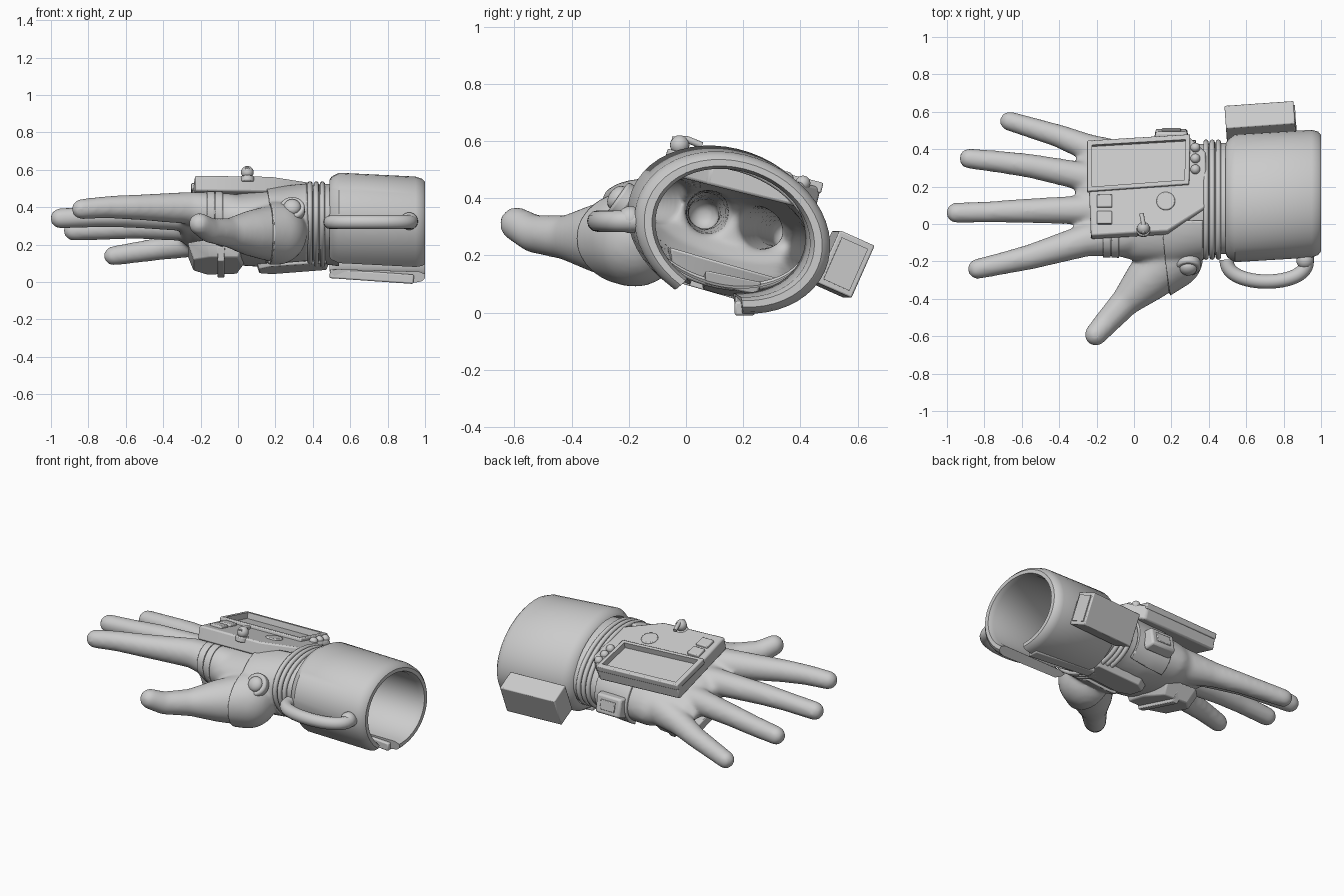
import bpy, bmesh
from math import sin, cos, pi, radians
from mathutils import Matrix, Vector

if "Cube" in bpy.data.objects:
    bpy.data.objects.remove(bpy.data.objects["Cube"])


def finish(ob, angle=35, smooth=True):
    bpy.ops.object.select_all(action='DESELECT')
    ob.select_set(True)
    bpy.context.view_layer.objects.active = ob
    if smooth:
        bpy.ops.object.shade_smooth_by_angle(angle=radians(angle))
    return ob


def add(name, bm, smooth=True, bevel=0):
    bmesh.ops.recalc_face_normals(bm, faces=bm.faces)
    me = bpy.data.meshes.new(name)
    bm.to_mesh(me)
    bm.free()
    ob = bpy.data.objects.new(name, me)
    bpy.context.collection.objects.link(ob)
    if bevel:
        m = ob.modifiers.new('bevel', 'BEVEL')
        m.width, m.segments = bevel, 2
    return finish(ob, 35, smooth)


def loft(bm, rings, closed_profile=False, closed_ring=True):
    rows = [[bm.verts.new(p) for p in r] for r in rings]
    n = len(rows[0])
    pairs = list(zip(rows, rows[1:])) + ([(rows[-1], rows[0])] if closed_profile else [])
    for a, b in pairs:
        for i in range(n if closed_ring else n - 1):
            j = (i + 1) % n
            bm.faces.new((a[i], a[j], b[j], b[i]))
    return rows


def section(x, y, z, ry, rz, roll=-16, n=40):
    r = radians(roll)
    return [Vector((x, y + ry * cos(t) * cos(r) - rz * sin(t) * sin(r),
                    z + ry * cos(t) * sin(r) + rz * sin(t) * cos(r)))
            for t in (2 * pi * i / n for i in range(n))]


def prism(name, pts, z0, z1, mat, bevel=0, taper=1.0):
    bm = bmesh.new()
    c = sum((Vector(p) for p in pts), Vector((0, 0))) / len(pts)
    top = [c + (Vector(p) - c) * taper for p in pts]
    rows = loft(bm, [[mat @ Vector((p[0], p[1], z0)) for p in pts],
                     [mat @ Vector((p[0], p[1], z1)) for p in top]])
    for r in rows:
        bm.faces.new(r)
    return add(name, bm, bevel > 0, bevel)


def rect(x0, x1, y0, y1):
    return [(x0, y0), (x1, y0), (x1, y1), (x0, y1)]


def disc(name, mat, r, h, bevel=0.006):
    return prism(name, [(r * cos(2 * pi * i / 24), r * sin(2 * pi * i / 24)) for i in range(24)],
                 -0.02, h, mat, bevel)


def dome(name, mat, r, flat=1.0):
    bm = bmesh.new()
    bmesh.ops.create_uvsphere(bm, u_segments=20, v_segments=12, radius=r,
                              matrix=mat @ Matrix.Diagonal((1, 1, flat, 1)))
    return add(name, bm)


def tube(name, pts, r, cyclic=False):
    cu = bpy.data.curves.new(name, 'CURVE')
    cu.dimensions, cu.bevel_depth, cu.bevel_resolution, cu.use_fill_caps = '3D', r, 4, True
    s = cu.splines.new('POLY')
    s.points.add(len(pts) - 1)
    for p, q in zip(s.points, pts):
        p.co = (*q, 1)
    s.use_cyclic_u = cyclic
    ob = bpy.data.objects.new(name, cu)
    bpy.context.collection.objects.link(ob)
    finish(ob, smooth=False)
    bpy.ops.object.convert(target='MESH')
    return finish(bpy.context.object, 45)


def frame(loc, rx=0, ry=0, rz=0):
    return (Matrix.Translation(loc) @ Matrix.Rotation(radians(rz), 4, 'Z')
            @ Matrix.Rotation(radians(ry), 4, 'Y') @ Matrix.Rotation(radians(rx), 4, 'X'))


# gloved hand: lofted palm and sphere-swept fingers fused by remeshing
bm = bmesh.new()
palm = [(.62, .14, .30, .30, .22), (.45, .135, .31, .305, .205), (.35, .125, .30, .31, .20),
        (.2, .115, .285, .33, .195), (.0, .13, .28, .335, .175), (-.15, .135, .285, .30, .14),
        (-.25, .14, .295, .27, .10), (-.31, .14, .30, .22, .05)]
rows = loft(bm, [section(*p) for p in palm])
bm.faces.new(rows[0])
bm.faces.new(rows[-1])
fingers = [
    [(-.05, -.06, .36, .115), (-.25, -.085, .395, .088), (-.55, -.175, .40, .068), (-.7, -.21, .40, .06), (-.835, -.24, .39, .055)],
    [(-.1, .08, .33, .10), (-.3, .075, .35, .078), (-.6, .07, .355, .065), (-.75, .065, .35, .058), (-.95, .06, .34, .055)],
    [(-.1, .22, .28, .10), (-.3, .26, .295, .076), (-.55, .31, .295, .065), (-.7, .33, .285, .06), (-.88, .35, .275, .055)],
    [(-.05, .33, .23, .11), (-.25, .41, .205, .073), (-.4, .47, .18, .062), (-.665, .55, .14, .053)],
    [(.2, -.18, .26, .155), (.08, -.29, .26, .125), (-.04, -.41, .262, .08), (-.15, -.53, .275, .067),
     (-.205, -.592, .31, .06)]]
for f in fingers:
    for a, b in zip(f, f[1:]):
        for k in range(13):
            q = Vector(a).lerp(Vector(b), k / 12)
            bmesh.ops.create_icosphere(bm, subdivisions=3, radius=q[3], matrix=Matrix.Translation(q[:3]))
glove = add('glove', bm)
m = glove.modifiers.new('fuse', 'REMESH')
m.mode, m.voxel_size = 'VOXEL', 0.014
m = glove.modifiers.new('relax', 'SMOOTH')
m.factor, m.iterations = 0.5, 8
for n in ('fuse', 'relax'):
    bpy.ops.object.modifier_apply(modifier=n)


def clip(bm, planes):
    for co, no in planes:
        bmesh.ops.bisect_plane(bm, geom=bm.verts[:] + bm.edges[:] + bm.faces[:],
                               plane_co=co, plane_no=no, clear_outer=True)


def patch(name, planes, thick):
    bm = bmesh.new()
    bm.from_mesh(glove.data)
    clip(bm, planes)
    ob = add(name, bm)
    m = ob.modifiers.new('thickness', 'SOLIDIFY')
    m.thickness, m.offset = thick, 1
    return ob


# overlays that follow the glove surface
patch('gauntlet_overlay', [((.15, 0, 0), (-1, -.1, 0)), ((.37, 0, 0), (1, 0, 0)), ((0, .02, 0), (0, 1, 0))], 0.016)
for i, x in enumerate((-.165, -.12)):
    patch(f'knuckle_band_{i}', [((x, 0, 0), (-1, 0, 0)), ((x + .04, 0, 0), (1, 0, 0)),
                                ((0, .05, 0), (0, 1, 0)), ((0, -.3, 0), (0, -1, 0))], 0.008)
patch('side_patch', [((.1, 0, 0), (-1, 0, 0)), ((.33, 0, 0), (1, 0, 0)), ((0, .36, 0), (0, -1, 0))], 0.02)
bm = bmesh.new()
bm.from_mesh(glove.data)
clip(bm, [((.54, 0, 0), (1, 0, 0))])
bm.to_mesh(glove.data)
bm.free()
finish(glove, 60)

# wrist ribs
for i in range(3):
    tube(f'wrist_rib_{i}', section(.385 + .033 * i, .13, .307, .315, .207, n=48), 0.014, True)

# forearm cuff, split underneath
profile = [(.49, .86), (.50, .92), (.54, 1), (.95, 1), (.985, .965), (1.0, .91), (1.0, .83), (.97, .79), (.53, .82)]
angles = [radians(-84 + 318 * i / 44) for i in range(45)]
bm = bmesh.new()
rows = loft(bm, [[Vector((x, .15 + .06 * (x - .75) + .342 * s * cos(t),
                          .29 - .05 * (x - .75) + s * (.28 * sin(t) - .046 * cos(t)))) for t in angles]
                 for x, s in profile], True, False)
for k in (0, -1):
    bm.faces.new([r[k] for r in rows])
add('forearm_cuff', bm)
prism('cuff_edge_flange', rect(.49, .94, .17, .24), 0, .05, frame((0, 0, .055), ry=4), .008)

# box on the outer side of the cuff
box = frame((.675, .545, .17), rx=-24, rz=4)
prism('cuff_box', rect(-.185, .185, -.067, .067), -.10, .10, box, .006)
end = box @ Matrix.Translation((.185, 0, 0)) @ Matrix.Rotation(pi / 2, 4, 'Y')
prism('cuff_box_end', rect(-.08, .08, -.05, .05), -.01, .006, end)

# hose on the thumb side
tube('hose', [(.71 - .215 * cos(t), -.19 - .118 * sin(t) ** .8, .32)
              for t in (pi * i / 24 for i in range(25))][:-1] + [(.925, -.16, .32)], 0.038)
dome('hose_fitting', frame((.915, -.195, .325)), .047)

# wrist computer: tilted body with recessed screen
dev = frame((0, .2, .505), rx=-14)
body = prism('computer_body', [(-.23, -.27), (.18, -.245), (.39, -.11), (.385, .19), (.29, .28), (-.25, .245)],
             -.085, .0, dev, .01)
rim = prism('screen_frame', [(-.25, -.03), (.295, .01), (.30, .285), (-.25, .25)], -.02, .018, dev, .006)
cutter = prism('screen_cutter', [(-.225, -.005), (.27, .033), (.275, .255), (-.225, .225)], -.018, .1, dev)
for ob in (body, rim):
    m = ob.modifiers.new('recess', 'BOOLEAN')
    m.operation, m.object = 'DIFFERENCE', cutter
    bpy.context.view_layer.objects.active = ob
    for n in [k.name for k in ob.modifiers]:
        bpy.ops.object.modifier_apply(modifier=n)
bpy.data.objects.remove(cutter)

# computer controls
for i in range(3):
    dome(f'round_button_{i}', dev @ Matrix.Translation((.328, .215 - .06 * i, .0)), .026)
for i, y in enumerate((-.08, -.172)):
    prism(f'square_key_{i}', rect(-.2, -.115, y - .037, y + .037), -.01, .014, dev, .005, .92)
disc('dial', dev @ Matrix.Translation((.17, -.08, 0)), .05, .008)
lever = dev @ Matrix.Translation((.05, -.235, -.01))
disc('lever_base', lever, .038, .012)
disc('lever_stem', lever, .014, .055, .003)
dome('lever_head', lever @ Matrix.Translation((0, 0, .035)), .034)
tube('lever_handle', [lever @ Vector(p) for p in ((0, -.03, .045), (0, .02, .06), (-.01, .075, .052))], .012)

# round valve on the thumb side
valve = frame((.29, -.215, .385), rx=55)
disc('valve_base', valve, .068, .03, .01)
dome('valve_dome', valve @ Matrix.Translation((0, 0, .028)), .046, .7)

# pouch on the little-finger side
pouch = frame((.2, .462, .225), rx=-80)
prism('side_pouch', rect(-.095, .095, -.065, .065), -.03, .04, pouch, .012, .88)
prism('side_pouch_panel', rect(-.05, .05, -.03, .03), .03, .047, pouch, .004)

# armour plates under the palm and wrist
pad = frame((-.1, .12, .115), rx=-16)
prism('palm_pad', [(-.17, -.14), (-.06, -.21), (.13, -.2), (.16, .0), (.12, .2), (-.08, .22), (-.17, .12)],
      .06, -.03, pad, .008, .8)
prism('palm_ridge', rect(-.012, .03, -.19, .19), .02, -.05, pad, .004, .85)
prism('wrist_plate', [(-.2, -.06), (-.13, -.11), (.19, -.1), (.19, .1), (-.13, .11), (-.2, .06)],
      .03, -.015, frame((.3, .16, .085), rx=-12, ry=-4), .006, .92)
